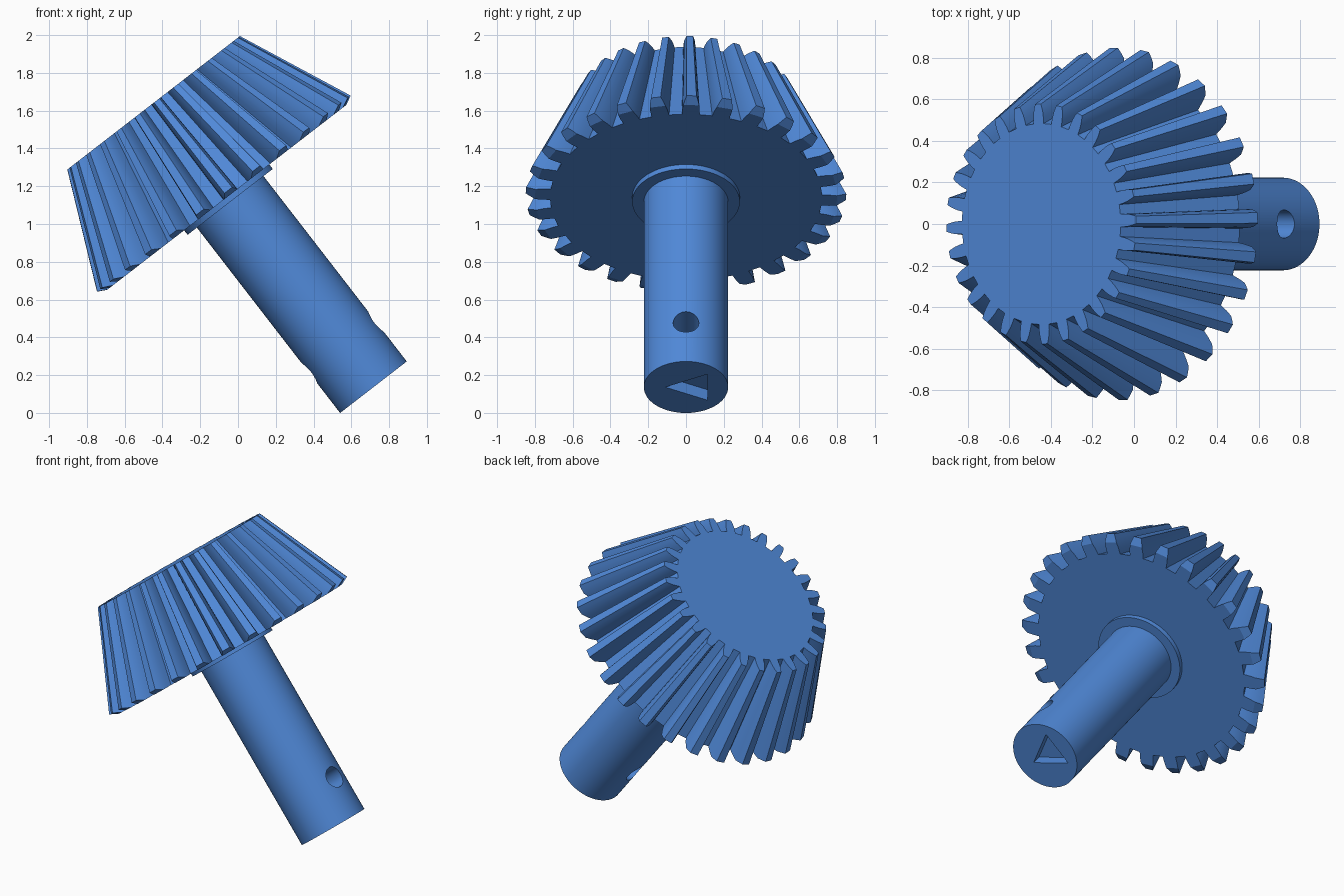
import bpy, bmesh, math
from mathutils import Matrix

cube = bpy.data.objects.get("Cube")
if cube:
    bpy.data.objects.remove(cube, do_unlink=True)

BLUE = (0.08, 0.25, 0.69, 1.0)
mat = bpy.data.materials.new("blue")
mat.use_nodes = True
mat.diffuse_color = BLUE
mat.node_tree.nodes["Principled BSDF"].inputs["Base Color"].default_value = BLUE

# Everything is built along +z, then tilted into place
TILT = Matrix.Translation((0.717, 0, 0.136)) @ Matrix.Rotation(math.radians(-37.7), 4, 'Y')
parts = []


def make(name, bm):
    bmesh.ops.recalc_face_normals(bm, faces=bm.faces)
    me = bpy.data.meshes.new(name)
    bm.to_mesh(me)
    bm.free()
    me.materials.append(mat)
    ob = bpy.data.objects.new(name, me)
    bpy.context.collection.objects.link(ob)
    return ob


def prism(name, outline, z0, z1, matrix=Matrix()):
    bm = bmesh.new()
    low = [bm.verts.new((x, y, z0)) for x, y in outline]
    high = [bm.verts.new((x, y, z1)) for x, y in outline]
    bm.faces.new(low)
    bm.faces.new(high)
    for i in range(len(low)):
        j = (i + 1) % len(low)
        bm.faces.new((low[i], low[j], high[j], high[i]))
    bm.transform(matrix)
    return make(name, bm)


def circle(r, n=96):
    return [(r * math.cos(2 * math.pi * i / n), r * math.sin(2 * math.pi * i / n)) for i in range(n)]


def cut(target, cutter):
    mod = target.modifiers.new("cut", 'BOOLEAN')
    mod.operation = 'DIFFERENCE'
    mod.solver = 'EXACT'
    mod.object = cutter
    bpy.context.view_layer.objects.active = target
    bpy.ops.object.modifier_apply(modifier=mod.name)
    bpy.data.objects.remove(cutter, do_unlink=True)


# Shaft with a cross hole and a triangular socket in its end
BACK, FRONT, APEX = 1.27, 1.903, 3.2
shaft = prism("shaft", circle(0.223), 0, BACK + 0.02)
cut(shaft, prism("hole_cutter", circle(0.068, 48), -0.5, 0.5,
                 Matrix.Translation((0, 0, 0.265)) @ Matrix.Rotation(math.pi / 2, 4, 'Y')))
cut(shaft, prism("socket_cutter", [(0, -0.11), (0.113, 0.115), (-0.113, 0.115)], -0.1, 0.07))
parts.append(shaft)

# Collar against the back of the gear
parts.append(prism("collar", circle(0.285), BACK - 0.03, BACK + 0.02))

# Bevel gear: tooth flank as (cone slope, half angle in degrees), root to tip
TEETH = 28
FLANK = [(0.373, 3.7), (0.395, 3.45), (0.4145, 3.0), (0.431, 2.4), (0.4455, 1.75)]
CHAMFER = FLANK[2][0]
TIP = FLANK[-1][0]


def tooth_ring(bm, centre, back):
    ring = []
    sides = [(k, -a) for k, a in FLANK] + [(k, a) for k, a in reversed(FLANK)]
    for k, a in sides:
        z = FRONT
        if back:
            z = BACK + 0.025 * max(0, (k - CHAMFER) / (TIP - CHAMFER))
        r = (APEX - z) * k
        t = centre + math.radians(a)
        ring.append(bm.verts.new((r * math.cos(t), r * math.sin(t), z)))
    return ring


bm = bmesh.new()
rings = []
for i in range(TEETH):
    c = math.radians(2.0) + 2 * math.pi * i / TEETH
    rings.append((tooth_ring(bm, c, True), tooth_ring(bm, c, False)))
for i, (b, f) in enumerate(rings):
    nb, nf = rings[(i + 1) % TEETH]
    for j in range(len(b) - 1):
        bm.faces.new((b[j], b[j + 1], f[j + 1], f[j]))
    bm.faces.new((b[-1], nb[0], nf[0], f[-1]))      # root between teeth
    bm.faces.new(f)                                 # front end of tooth
    bm.faces.new(b[:3] + b[-3:])                    # flat back of tooth
    bm.faces.new(b[2:-2])                           # chamfered back of tooth
bm.faces.new([v for b, f in rings for v in (b[0], b[-1])])
bm.faces.new([v for b, f in rings for v in (f[0], f[-1])])
parts.append(make("bevel_gear", bm))

# Tilt all parts and smooth the curved surfaces
for ob in parts:
    ob.data.transform(TILT)
    bpy.ops.object.select_all(action='DESELECT')
    ob.select_set(True)
    bpy.context.view_layer.objects.active = ob
    bpy.ops.object.shade_smooth_by_angle(angle=math.radians(25))
